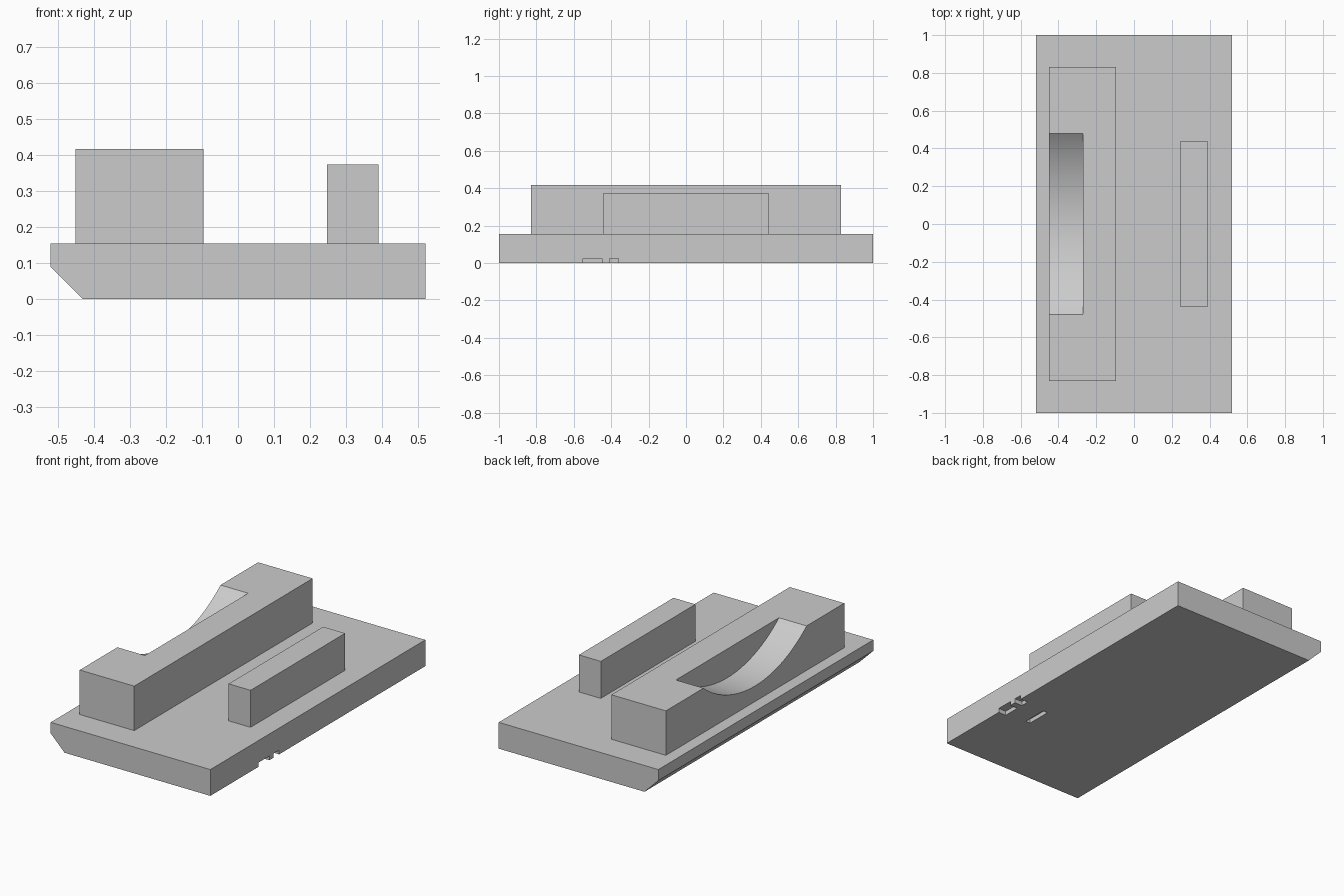
import bpy
import bmesh
from math import pi, radians
from mathutils import Matrix, Vector

if "Cube" in bpy.data.objects:
    bpy.data.objects.remove(bpy.data.objects["Cube"], do_unlink=True)

# One flat grey for the whole piece
grey = bpy.data.materials.new("plain grey")
grey.use_nodes = True
grey.diffuse_color = (0.6, 0.6, 0.6, 1)
grey.node_tree.nodes["Principled BSDF"].inputs["Base Color"].default_value = (0.6, 0.6, 0.6, 1)


def finish(bm, name):
    bmesh.ops.recalc_face_normals(bm, faces=bm.faces)
    mesh = bpy.data.meshes.new(name)
    bm.to_mesh(mesh)
    bm.free()
    mesh.materials.append(grey)
    obj = bpy.data.objects.new(name, mesh)
    bpy.context.collection.objects.link(obj)
    return obj


def prism(name, profile, y0, y1):
    """Extrude an (x, z) profile along y."""
    bm = bmesh.new()
    face = bm.faces.new([bm.verts.new((x, y0, z)) for x, z in profile])
    new = bmesh.ops.extrude_face_region(bm, geom=[face])["geom"]
    verts = [v for v in new if isinstance(v, bmesh.types.BMVert)]
    bmesh.ops.translate(bm, verts=verts, vec=(0, y1 - y0, 0))
    return finish(bm, name)


def box(name, x0, x1, y0, y1, z0, z1):
    return prism(name, [(x0, z0), (x1, z0), (x1, z1), (x0, z1)], y0, y1)


def cut(target, cutter):
    """Subtract the cutter, apply, and discard it."""
    bpy.context.view_layer.objects.active = target
    mod = target.modifiers.new("cut", 'BOOLEAN')
    mod.operation = 'DIFFERENCE'
    mod.solver = 'EXACT'
    mod.object = cutter
    bpy.ops.object.modifier_apply(modifier=mod.name)
    bpy.data.objects.remove(cutter, do_unlink=True)


TOP = 0.155

# Base plate with one chamfered lower edge
base = prism("base_plate",
             [(-0.43, 0), (0.52, 0), (0.52, TOP), (-0.52, TOP), (-0.52, 0.09)], -1, 1)

# Shallow relief slots under the base, two of them open at the side
for x0, x1, y0, y1 in [(0.47, 0.6, -0.55, -0.45), (0.47, 0.6, -0.41, -0.36),
                       (0.31, 0.34, -0.53, -0.38)]:
    cut(base, box("slot_cutter", x0, x1, y0, y1, -0.1, 0.025))

# Tall block with a curved scoop in its outer side
block_top = 0.417
block = box("scooped_block", -0.45, -0.095, -0.83, 0.83, TOP, block_top)
half_width, depth = 0.48, 0.17
radius = (half_width ** 2 + depth ** 2) / (2 * depth)
bm = bmesh.new()
place = Matrix.Translation(Vector((-0.47, 0, block_top - depth + radius))) @ Matrix.Rotation(pi / 2, 4, 'Y')
bmesh.ops.create_cone(bm, cap_ends=True, segments=160, radius1=radius, radius2=radius,
                      depth=0.4, matrix=place)
cut(block, finish(bm, "scoop_cutter"))

# Narrow rail on the other side
box("narrow_rail", 0.247, 0.39, -0.44, 0.44, TOP, 0.373)

# Smooth only the scoop curve
bpy.ops.object.select_all(action='DESELECT')
block.select_set(True)
bpy.context.view_layer.objects.active = block
bpy.ops.object.shade_smooth_by_angle(angle=radians(20))
